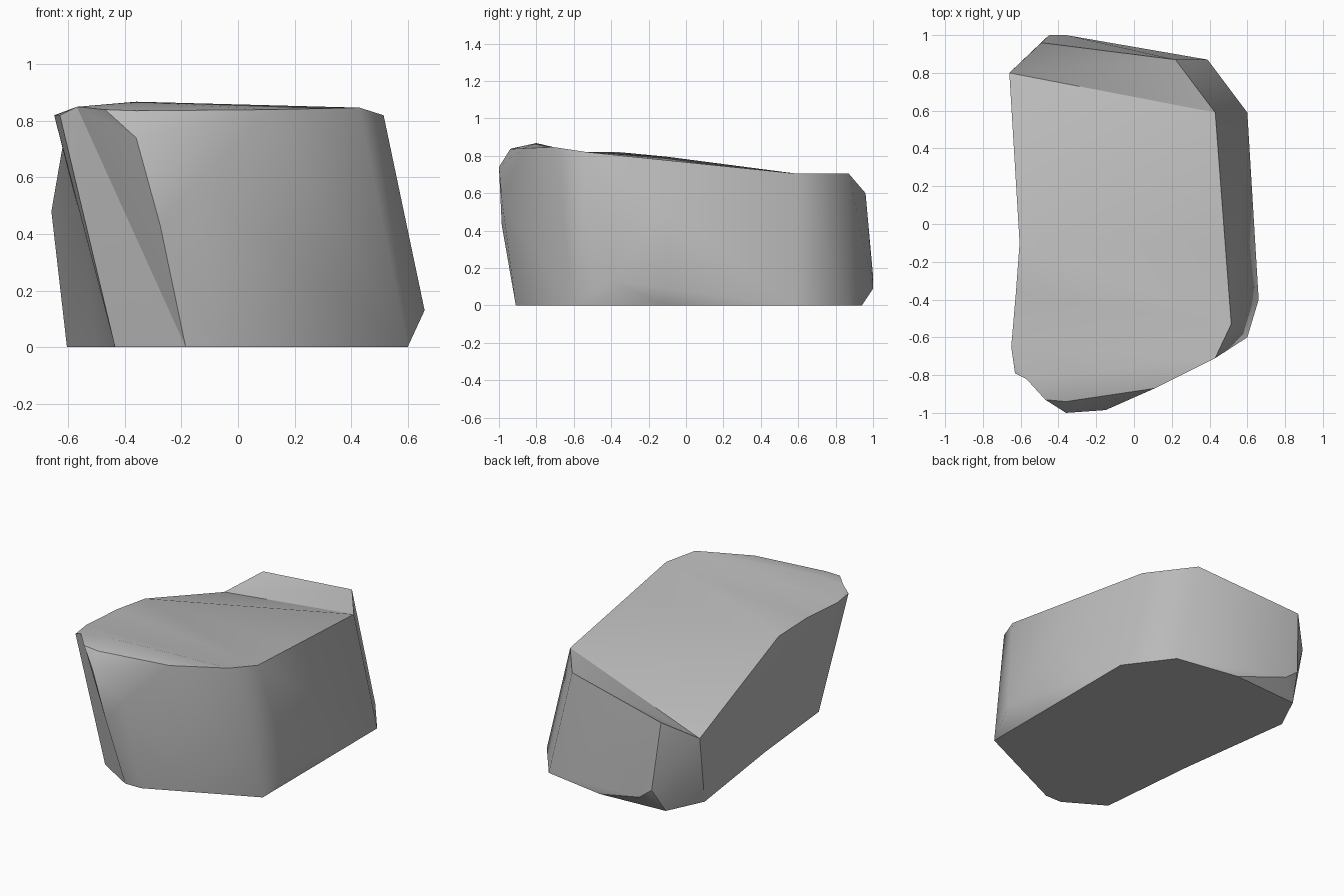
import bpy
import bmesh
import math
from mathutils import Vector

cube = bpy.data.objects.get("Cube")
if cube:
    bpy.data.objects.remove(cube, do_unlink=True)


def make_material(name, colour):
    material = bpy.data.materials.new(name)
    material.use_nodes = True
    material.diffuse_color = colour
    shader = next(n for n in material.node_tree.nodes if n.type == "BSDF_PRINCIPLED")
    shader.inputs["Base Color"].default_value = colour
    shader.inputs["Roughness"].default_value = 0.9
    return material


# Chipped front corner: a flat flake beside a slightly sunken facet
corner = {"heel": (-.435, -.76, 0), "toe": (-.185, -.91, 0),
          "belly": (-.275, -.985, .43), "brow": (-.36, -1, .74),
          "peak": (-.47, -.93, .84), "notch": (-.57, -.82, .85),
          "shoulder": (-.63, -.79, .82)}
chips = ["notch peak brow belly toe", "shoulder notch toe heel"]

# Rest of the footprint on the ground
footprint = [(.6, -.6), (.6, .59), (.39, .87), (-.03, .94), (-.49, .91),
             (-.605, .67), (-.07, -.91)]

# Bulges around the sides
bulges = [(.66, -.4, .13), (-.36, 1, .09), (-.45, 1, .16), (-.15, -.985, .57)]

# Rim and crown of the sloping top
crown = {"knoll": (-.36, -.8, .868), "lip": (-.36, -.94, .836),
         "brink": (.11, -.87, .84), "bend": (.43, -.71, .847),
         "flank": (.515, -.53, .82), "rear_flank": (.43, .59, .705),
         "rear": (.22, .87, .705), "rear_tip": (-.49, .96, .6),
         "rear_low": (-.66, .8, .48), "waist": (-.605, -.1, .795),
         "hip": (-.625, -.36, .82), "nook": (-.65, -.65, .82)}

# Knoll at the front, a groove behind it, then the slope dipping to the rear
slopes = ["nook shoulder notch", "nook notch knoll", "notch peak knoll",
          "peak lip knoll", "lip brink knoll", "brink bend knoll",
          "bend nook knoll", "bend flank nook", "flank hip nook",
          "flank waist hip", "flank rear_flank waist", "rear_flank rear_low waist",
          "rear_flank rear rear_low", "rear rear_tip rear_low"]


def reface(bm, verts, names, faces, covers):
    """Swap the taut shell between the named points for the given faces."""
    members = {verts[name] for name in names}
    old = [f for f in bm.faces if set(f.verts) <= members and covers(f.normal)]
    bmesh.ops.delete(bm, geom=old, context="FACES_ONLY")
    return [bm.faces.new([verts[name] for name in face.split()]) for face in faces]


def pinch_waist(bm, y):
    """Draw the right-hand wall inward into a shallow hollow."""
    bmesh.ops.bisect_plane(bm, geom=bm.verts[:] + bm.edges[:] + bm.faces[:],
                           dist=.0001, plane_co=Vector((0, y, 0)),
                           plane_no=Vector((0, 1, 0)))
    for v in bm.verts:
        if abs(v.co.y - y) < .001 and v.co.x < -.5:
            v.co.x = -.5 - .133 * v.co.z


def set_shading(bm, creases):
    """Crisp rims and chips, with softly rounded corners on the left side."""
    for f in bm.faces:
        f.smooth = True
    for e in bm.edges:
        between_walls = all(abs(f.normal.z) < .6 for f in e.link_faces)
        left_side = all(v.co.x > .2 for v in e.verts)
        gentle = e.calc_face_angle(0) < math.radians(28)
        e.smooth = gentle or (between_walls and left_side)
    for pair in creases:
        edge = bm.edges.get(pair)
        if edge:
            edge.smooth = False


def build_boulder():
    bm = bmesh.new()
    verts = {name: bm.verts.new(co) for name, co in (corner | crown).items()}
    for x, y in footprint:
        bm.verts.new((x, y, 0))
    for point in bulges:
        bm.verts.new(point)

    # Taut stone shell, then the chipped corner and the uneven top
    bmesh.ops.convex_hull(bm, input=bm.verts[:])
    bm.normal_update()
    flake = reface(bm, verts, corner, chips, lambda n: n.y < -.3)[0]
    creases = [tuple(e.verts) for e in flake.edges]
    reface(bm, verts, list(crown) + ["shoulder", "notch", "peak"], slopes,
           lambda n: n.z > .6)
    loose = [v for v in bm.verts if not v.link_faces]
    bmesh.ops.delete(bm, geom=loose, context="VERTS")
    loose_edges = [e for e in bm.edges if not e.link_faces]
    bmesh.ops.delete(bm, geom=loose_edges, context="EDGES")

    pinch_waist(bm, -.1)
    bmesh.ops.triangulate(bm, faces=[f for f in bm.faces if len(f.verts) > 3])
    bmesh.ops.recalc_face_normals(bm, faces=bm.faces[:])
    set_shading(bm, creases)

    mesh = bpy.data.meshes.new("boulder")
    bm.to_mesh(mesh)
    bm.free()
    boulder = bpy.data.objects.new("boulder", mesh)
    bpy.context.collection.objects.link(boulder)
    mesh.materials.append(make_material("stone grey", (.5, .5, .5, 1)))


build_boulder()
